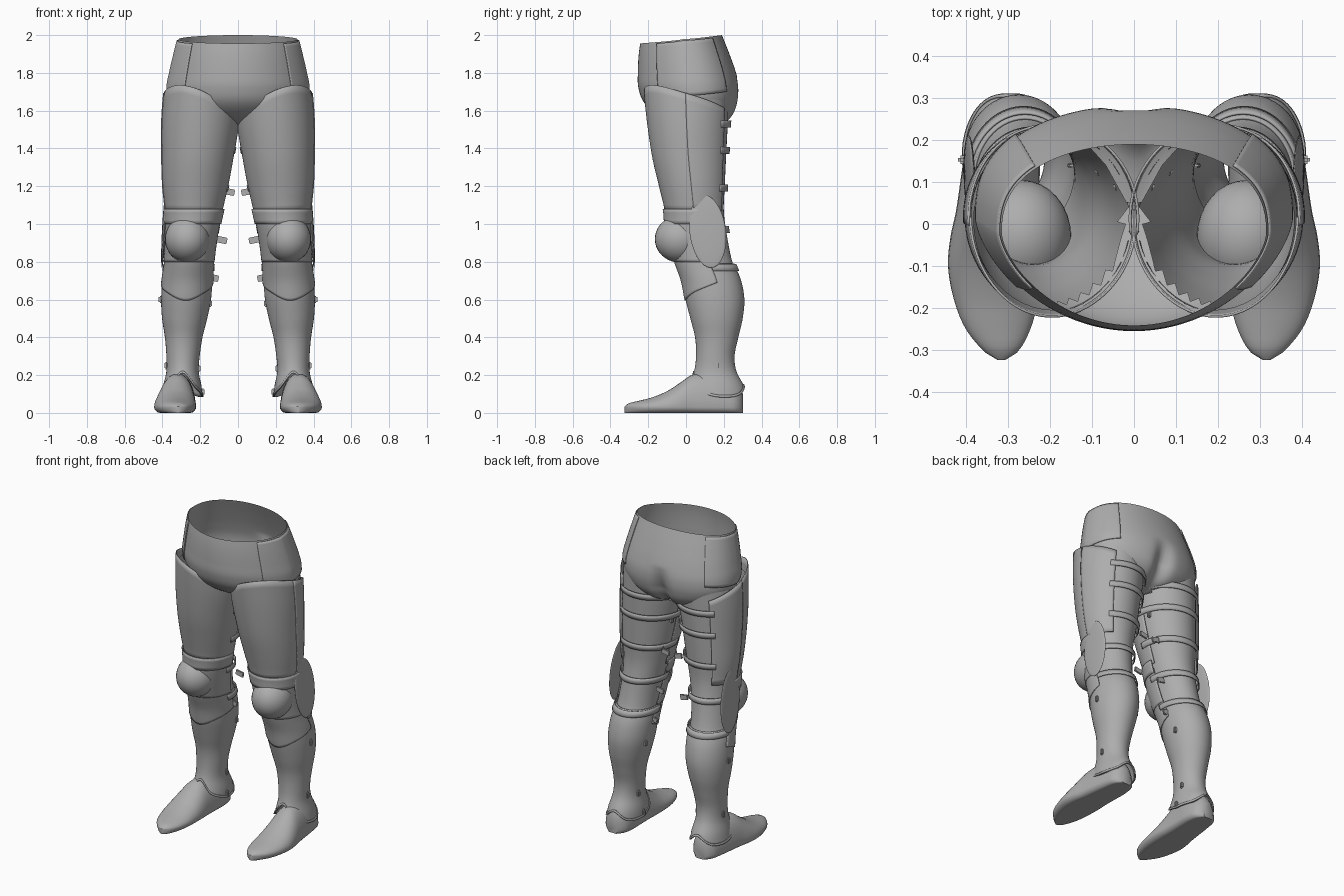
import bpy, bmesh
from math import sin, cos, pi, radians, exp
from mathutils import Matrix

if "Cube" in bpy.data.objects:
    bpy.data.objects.remove(bpy.data.objects["Cube"])

steel = bpy.data.materials.new("steel_grey")
steel.use_nodes = True
steel.diffuse_color = (0.42, 0.42, 0.42, 1)
steel.node_tree.nodes["Principled BSDF"].inputs["Base Color"].default_value = (0.42, 0.42, 0.42, 1)
parts = []


def finish(name, bm, mirror=True, thick=0.0):
    mesh = bpy.data.meshes.new(name)
    bm.to_mesh(mesh)
    bm.free()
    mesh.materials.append(steel)
    ob = bpy.data.objects.new(name, mesh)
    bpy.context.collection.objects.link(ob)
    if thick:
        mod = ob.modifiers.new("Thickness", 'SOLIDIFY')
        mod.thickness, mod.offset = thick, 0
    if mirror:
        ob.modifiers.new("Mirror", 'MIRROR').use_mirror_merge = False
    parts.append(ob)
    return ob


def skin(name, rows, closed=True, caps=False, drop=None, **kw):
    """Bridge rows of points; drop removes faces by their centre."""
    bm = bmesh.new()
    grid = [[bm.verts.new(p) for p in row] for row in rows]
    n = len(rows[0])
    for lo, hi in zip(grid, grid[1:]):
        for i in range(n if closed else n - 1):
            j = (i + 1) % n
            bm.faces.new((lo[i], lo[j], hi[j], hi[i]))
    if caps:
        bm.faces.new(grid[0][::-1])
        bm.faces.new(grid[-1])
    if drop:
        bad = [f for f in bm.faces if drop(f.calc_center_median())]
        bmesh.ops.delete(bm, geom=bad, context='FACES')
    return finish(name, bm, **kw)


def sample(table, t):
    """Smooth interpolation of table rows (key, values...) by rising key."""
    if t <= table[0][0]:
        return table[0][1:]
    if t >= table[-1][0]:
        return table[-1][1:]
    k = next(i for i in range(len(table) - 1) if table[i + 1][0] >= t)
    a, b = table[k], table[k + 1]
    p, q = table[max(k - 1, 0)], table[min(k + 2, len(table) - 1)]
    h = b[0] - a[0]
    u = (t - a[0]) / h
    out = []
    for c in range(1, len(a)):
        m0 = (b[c] - p[c]) / (b[0] - p[0]) * h
        m1 = (q[c] - a[c]) / (q[0] - a[0]) * h
        out.append((2*u**3 - 3*u*u + 1) * a[c] + (u**3 - 2*u*u + u) * m0
                   + (3*u*u - 2*u**3) * b[c] + (u**3 - u*u) * m1)
    return out


# Leg outline: height, inner x, outer x, front y, back y
LEG = [(.08, .195, .40, .0, .315), (.14, .20, .39, .02, .30), (.22, .215, .372, .05, .26),
       (.3, .21, .372, .06, .25), (.4, .195, .38, .055, .27), (.5, .17, .395, .03, .293),
       (.6, .15, .40, .005, .302), (.7, .143, .393, -.015, .285), (.8, .14, .378, -.05, .245),
       (.95, .12, .37, -.09, .215), (1.07, .095, .372, -.10, .20), (1.2, .065, .385, -.13, .205),
       (1.35, .037, .39, -.165, .212), (1.55, .005, .39, -.195, .222), (1.75, .0, .375, -.215, .23)]
# Hip outline: height, half width, front y, back y
HIP = [(1.5, .03, .04, .1), (1.52, .15, -.03, .19), (1.57, .29, -.14, .25), (1.64, .36, -.22, .278),
       (1.72, .372, -.252, .283), (1.8, .358, -.255, .265), (1.9, .335, -.25, .23), (2.0, .31, -.235, .19)]


def leg_point(a, z, off=0):
    x0, x1, y0, y1 = sample(LEG, z)
    return ((x0 + x1) / 2 + ((x1 - x0) / 2 + off) * cos(a),
            (y0 + y1) / 2 + ((y1 - y0) / 2 + off) * sin(a), z)


def hip_point(a, z, off=0):
    w, y0, y1 = sample(HIP, z)
    s = abs(sin(a)) ** (0.8 if sin(a) > 0 else 1.3)
    x = (w + off) * cos(a)
    y = (y0 + y1) / 2 + ((y1 - y0) / 2 + off) * (s if sin(a) > 0 else -s)
    if sin(a) > 0:  # cleft at the back
        y -= .05 * exp(-(x / .05) ** 2) * max(0, min(1, (1.78 - z) / .15))
    return (x, y, z)


def plate(name, point, a0, a1, low, high, off=0, n=40, m=16, **kw):
    """Patch of a surface between two angles and two edges (numbers or angle tables)."""
    edge = lambda e, d: e if isinstance(e, float) else e(d) if callable(e) else sample(e, d)[0]
    full = abs(a1 - a0) == 360
    rows = []
    for r in range(m + 1):
        row = []
        for i in range(n if full else n + 1):
            d = a0 + (a1 - a0) * i / n
            lo, hi = edge(low, d), edge(high, d)
            row.append(point(radians(d), lo + (hi - lo) * r / m, off))
        rows.append(row)
    return skin(name, rows, closed=full, **kw)


def inside_leg(p):
    x0, x1, y0, y1 = sample(LEG, p.z)
    return ((2*abs(p.x) - x0 - x1) / (x1 - x0)) ** 2 + ((2*p.y - y0 - y1) / (y1 - y0)) ** 2 < .85


def inside_hip(p):
    if p.z < 1.5:
        return False
    w, y0, y1 = sample(HIP, p.z)
    return (p.x / w) ** 2 + ((2*p.y - y0 - y1) / (y1 - y0)) ** 2 < .85


# Hips, open at the waist and into the legs
plate("hips", hip_point, -180, 180, 1.5, lambda d: 1.978 + .022 * sin(radians(d)),
      n=96, m=40, mirror=False, drop=lambda p: p.z < 1.68 and inside_leg(p))
plate("hip_side_panel", hip_point, -42, 42, lambda d: 1.68 + .0005 * abs(d),
      lambda d: 1.97 + .022 * sin(radians(d)), off=.005, thick=.005)

# Legs beneath the plates
plate("leg", leg_point, -180, 180, .72, 1.66, n=48, m=40, drop=inside_hip)

# Thigh armour
TOP = [(-190, 1.53), (-180, 1.535), (-135, 1.61), (-90, 1.705), (-50, 1.735), (0, 1.69), (60, 1.61)]
plate("thigh_front_plate", leg_point, -190, 2, 1.06, TOP, off=.010, thick=.006)
plate("thigh_side_plate", leg_point, -3, 58, 1.07, TOP, off=.014, n=14, thick=.006)

# Knee armour
plate("knee_upper_lame", leg_point, -185, 12, 1.0, 1.08, off=.019, m=4, thick=.006)
plate("knee_band", leg_point, -185, 15, .80, 1.03, off=.013, thick=.006)
plate("knee_lower_plate", leg_point, -185, 10,
      [(-185, .69), (-140, .645), (-90, .595), (-35, .645), (10, .69)], .82, off=.010, thick=.006)


def ellipsoid(name, centre, size, rot=Matrix()):
    bm = bmesh.new()
    bmesh.ops.create_uvsphere(bm, u_segments=32, v_segments=20, radius=1)
    bm.transform(Matrix.Translation(centre) @ rot @ Matrix.Diagonal((*size, 1)))
    return finish(name, bm)


ellipsoid("knee_cap", (.268, -.03, .92), (.118, .135, .125))
ellipsoid("knee_side_wing", (.393, .115, .96), (.01, .096, .193),
          Matrix.Rotation(.12, 4, 'X') @ Matrix.Rotation(-.05, 4, 'Y'))

# Shin armour, flared and arched over the foot
HEM = [(-180, .085), (-135, .13), (-90, .21), (-45, .13), (0, .085), (45, .09), (90, .14), (135, .09), (180, .085)]
plate("shin_plate", leg_point, -180, 180, HEM, .79, off=.004, n=56, m=36, thick=.006)
plate("shin_hem", leg_point, -180, 180, HEM, lambda d: sample(HEM, d)[0] + .012, off=.009, n=56, m=2, thick=.006)

# Shoes: y, inner x, outer x, height
SHOE = [(-.325, .308, .325, .034), (-.305, .277, .357, .05), (-.25, .247, .402, .064),
        (-.18, .229, .43, .082), (-.1, .222, .444, .115), (-.03, .222, .438, .16), (.03, .225, .425, .2),
        (.12, .225, .412, .21), (.2, .225, .40, .2), (.27, .24, .382, .16), (.302, .275, .345, .1)]
rows = []
for k in range(37):
    y = .302 - .627 * k / 36
    x0, x1, h = sample(SHOE, y)
    row = []
    for i in range(32):
        t = 2 * pi * i / 32
        s = sin(t)
        z = .03 + ((h - .03) * s if s > 0 else .03 * max(-1, 1.6 * s))
        row.append(((x0 + x1) / 2 + (x1 - x0) / 2 * cos(t), y, z))
    rows.append(row)
skin("shoe", rows, caps=True)

# Straps round the back of the leg
for label, z in (("thigh_upper", 1.53), ("thigh_middle", 1.39), ("thigh_lower", 1.19),
                 ("knee", .97), ("calf", .77)):
    plate(label + "_strap", leg_point, 10 if z < 1 else 50, 190, z - .018, z + .018, off=.015, m=2, thick=.006)


def block(name, centre, size, tilt=0):
    bm = bmesh.new()
    bmesh.ops.create_cube(bm, size=1)
    bm.transform(Matrix.Diagonal((*size, 1)))
    bmesh.ops.bevel(bm, geom=bm.edges[:], offset=min(size) * .3, segments=2, affect='EDGES')
    bm.transform(Matrix.Translation(centre) @ Matrix.Rotation(tilt, 4, 'Y'))
    finish(name, bm)


# Loose strap tails on the inner side
for label, x, z in (("thigh", .045, 1.17), ("knee", .085, .915), ("calf", .13, .715)):
    block(label + "_strap_tail", (x, .14, z), (.055, .012, .034), -.2)

# Buckles on the inner and outer sides
for label, deg, z in (("thigh", 160, 1.36), ("thigh_low", 150, 1.19), ("calf_inner", 165, .58),
                      ("calf_outer", 0, .6), ("ankle_inner", 165, .235), ("ankle_outer", 5, .25),
                      ("hem_inner", 180, .11)):
    block(label + "_buckle", leg_point(radians(deg), z, .008), (.024, .02, .038))

bpy.ops.object.select_all(action='DESELECT')
for ob in parts:
    ob.select_set(True)
bpy.context.view_layer.objects.active = parts[0]
bpy.ops.object.shade_smooth_by_angle(angle=radians(40))
